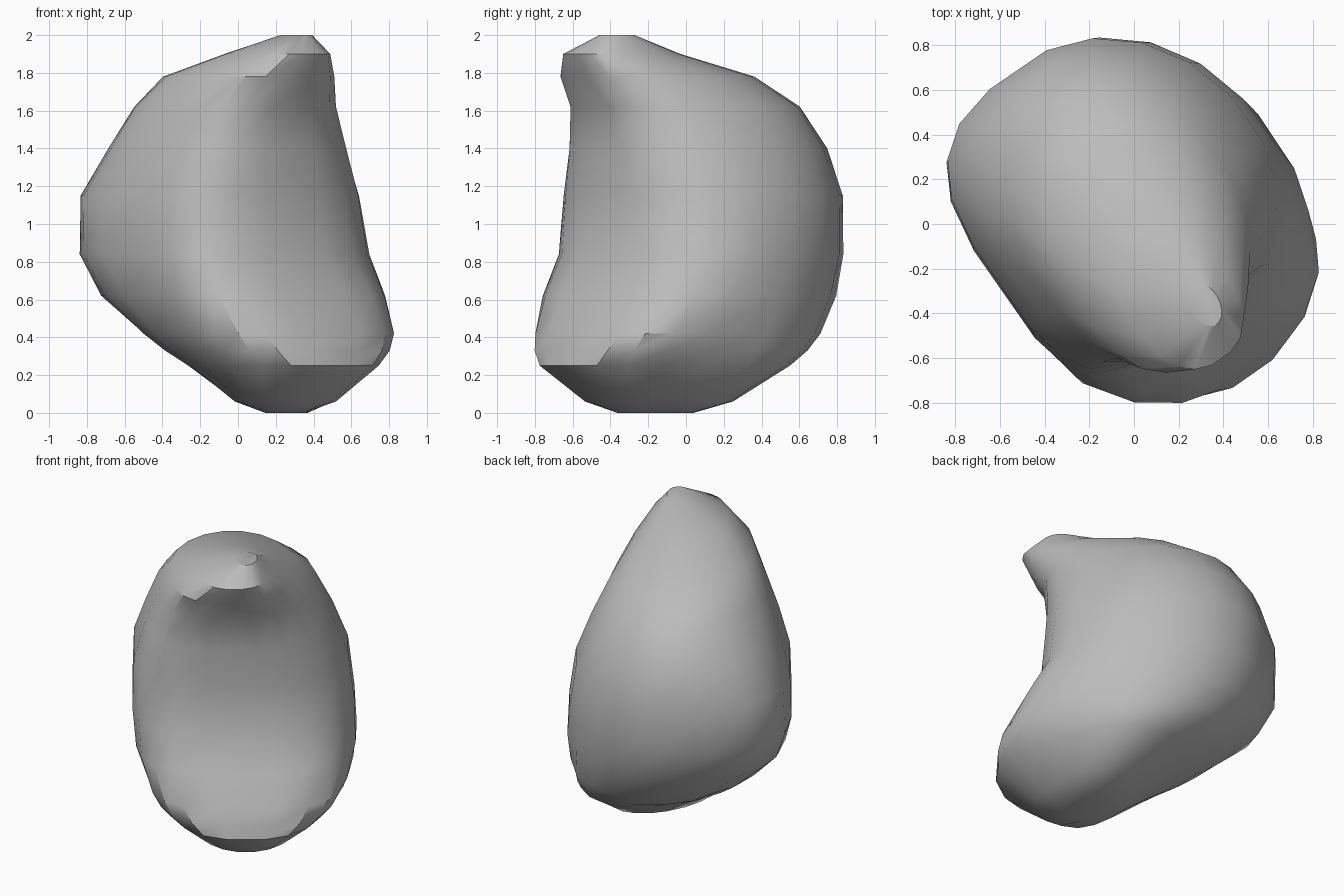
import bpy, bmesh, math
from math import cos, sin, radians, copysign

cube = bpy.data.objects.get("Cube")
if cube:
    bpy.data.objects.remove(cube, do_unlink=True)

# One plain grey stone material
stone = bpy.data.materials.new("grey_stone")
stone.use_nodes = True
stone.diffuse_color = (0.5, 0.5, 0.5, 1)
stone.node_tree.nodes["Principled BSDF"].inputs["Base Color"].default_value = stone.diffuse_color

# Horizontal slices: height, back, widest point, front, right side, left side,
# squareness of the front right, front left and back right corners, sideways skew
SLICES = [
    (0, .12, .28, .45, -.09, .18, 2, 2, 2, .6),
    (.06, -.06, .25, .63, -.26, .36, 2, 2, 2, .48),
    (.25, -.38, .15, .86, -.46, .56, 2.4, 2.4, 2, .3),
    (.33, -.52, .12, .83, -.52, .62, 3, 3, 2.1, .2),
    (.42, -.63, .1, .78, -.57, .67, 3.4, 3.3, 2.3, .13),
    (.62, -.79, .05, .67, -.64, .73, 3.6, 2.7, 2.8, .03),
    (.84, -.86, -.05, .55, -.66, .73, 3.6, 2.4, 3.3, 0),
    (1.15, -.87, -.1, .54, -.65, .69, 3.4, 2.3, 3.1, 0),
    (1.4, -.8, -.1, .54, -.58, .59, 3.4, 2.3, 2.1, 0),
    (1.62, -.65, -.08, .57, -.5, .48, 3.3, 2.3, 1.8, 0),
    (1.78, -.4, .1, .67, -.42, .35, 3, 2.4, 2, 0),
    (1.9, .06, .36, .72, -.26, .21, 2.5, 2.5, 2, 0),
    (2, .38, .46, .58, -.03, .12, 2, 2, 2, 0),
]
SIDES = 20
TURN = radians(-55)      # the hollow side faces between front and left


def power(value, squareness):
    return copysign(abs(value) ** (2 / squareness), value)


def slice_ring(bm, height, back, middle, front, right, left,
               front_right, front_left, back_right, skew):
    """Rounded outline with its own squareness at each corner."""
    ring = []
    centre, half = (right + left) / 2, (left - right) / 2
    for i in range(SIDES):
        angle = math.tau * (i + 0.5) / SIDES
        forward, leftward = cos(angle) > 0, sin(angle) > 0
        if forward:
            n = front_left if leftward else front_right
        else:
            n = 2 if leftward else back_right
        reach = front - middle if forward else middle - back
        u = middle + reach * power(cos(angle), n)
        v = centre + half * power(sin(angle), n) + skew * max(0, 0.4 - u)
        ring.append(bm.verts.new((u * cos(TURN) - v * sin(TURN),
                                  u * sin(TURN) + v * cos(TURN), height)))
    return ring


# Boulder body: bridge the slices and close both ends
bm = bmesh.new()
rings = [slice_ring(bm, *s) for s in SLICES]
for low, high in zip(rings, rings[1:]):
    for i in range(SIDES):
        j = (i + 1) % SIDES
        bm.faces.new((low[i], low[j], high[j], high[i]))
bm.faces.new(rings[0][::-1])
bm.faces.new(rings[-1])
bmesh.ops.recalc_face_normals(bm, faces=bm.faces)

mesh = bpy.data.meshes.new("boulder")
bm.to_mesh(mesh)
bm.free()
mesh.materials.append(stone)
boulder = bpy.data.objects.new("boulder", mesh)
bpy.context.collection.objects.link(boulder)

# Smooth shading with the rim kept sharp
bpy.context.view_layer.objects.active = boulder
boulder.select_set(True)
bpy.ops.object.shade_smooth_by_angle(angle=radians(30))
